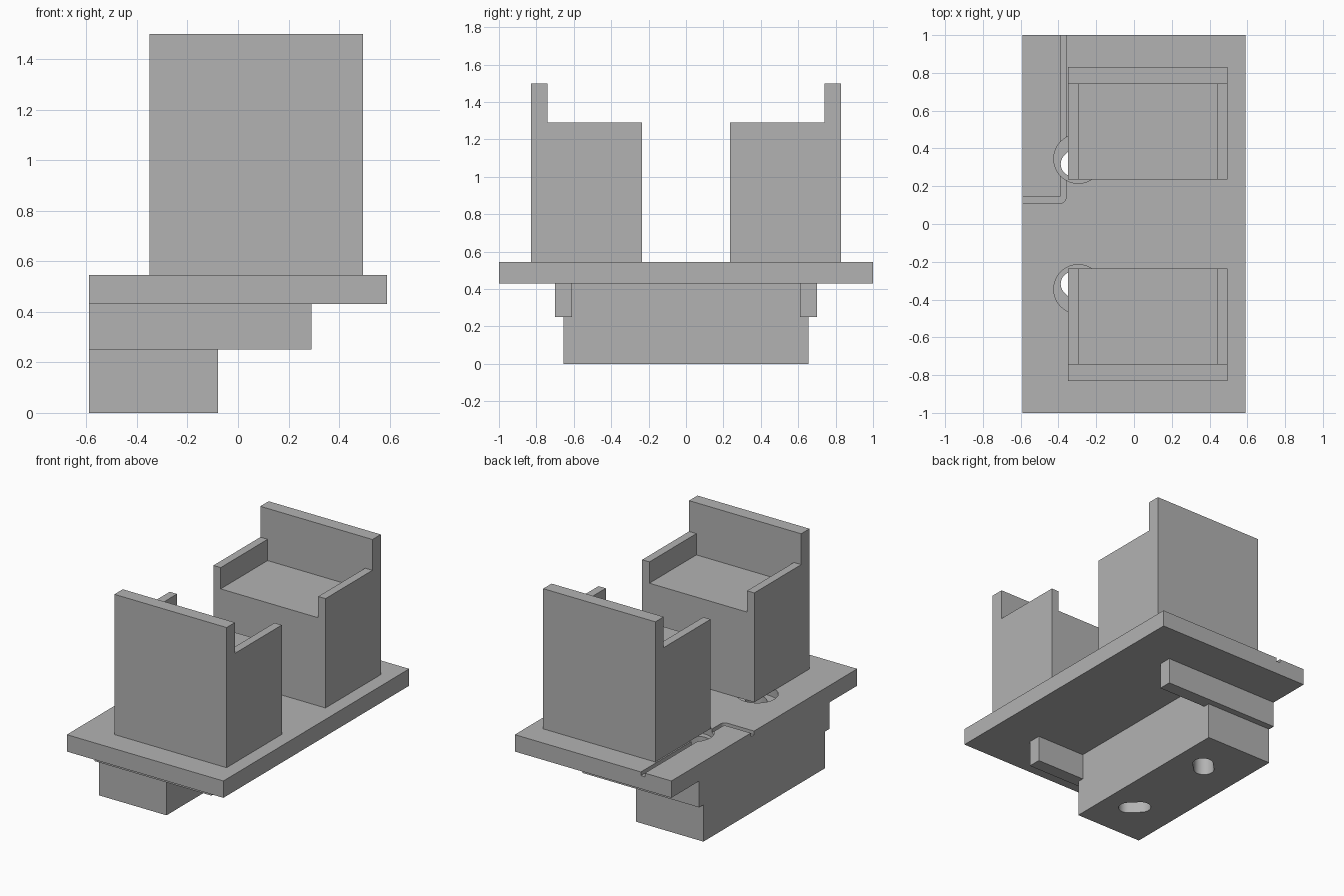
import bpy, bmesh, math
from mathutils import Vector

cube = bpy.data.objects.get("Cube")
if cube:
    bpy.data.objects.remove(cube, do_unlink=True)

grey = bpy.data.materials.new("plain grey")
grey.use_nodes = True
GREY = (0.45, 0.45, 0.45, 1)
grey.diffuse_color = GREY
grey.node_tree.nodes["Principled BSDF"].inputs["Base Color"].default_value = GREY


def prism(name, points, offset):
    """Extrude a closed outline of 3D points along an offset."""
    bm = bmesh.new()
    face = bm.faces.new([bm.verts.new(p) for p in points])
    top = bmesh.ops.extrude_face_region(bm, geom=[face])["geom"]
    verts = [g for g in top if isinstance(g, bmesh.types.BMVert)]
    bmesh.ops.translate(bm, verts=verts, vec=Vector(offset))
    bmesh.ops.recalc_face_normals(bm, faces=bm.faces)
    mesh = bpy.data.meshes.new(name)
    bm.to_mesh(mesh)
    bm.free()
    mesh.materials.append(grey)
    obj = bpy.data.objects.new(name, mesh)
    bpy.context.collection.objects.link(obj)
    return obj


def box(name, x, y, z):
    outline = [(x[0], y[0], z[0]), (x[1], y[0], z[0]), (x[1], y[1], z[0]), (x[0], y[1], z[0])]
    return prism(name, outline, (0, 0, z[1] - z[0]))


def arc(cx, cy, r, start, end, steps):
    angles = [math.radians(start + (end - start) * i / steps) for i in range(steps + 1)]
    return [(cx + r * math.cos(a), cy + r * math.sin(a)) for a in angles]


def upright(name, outline, z0, z1):
    return prism(name, [(x, y, z0) for x, y in outline], (0, 0, z1 - z0))


def combine(target, tool, operation="DIFFERENCE", keep=False):
    """Bake a boolean into the target and drop the tool."""
    mod = target.modifiers.new("boolean", "BOOLEAN")
    mod.operation, mod.object, mod.solver = operation, tool, "EXACT"
    graph = bpy.context.evaluated_depsgraph_get()
    mesh = bpy.data.meshes.new_from_object(target.evaluated_get(graph))
    target.modifiers.clear()
    target.data = mesh
    if not keep:
        bpy.data.objects.remove(tool, do_unlink=True)


PLATE_LOW, PLATE_TOP = 0.43, 0.545
SIDE = -0.59

# Platform and the mounting block beneath it
platform = box("platform", (SIDE, -SIDE), (-1, 1), (PLATE_LOW, PLATE_TOP))
block = box("mounting_block", (SIDE, -0.08), (-0.655, 0.655), (0, PLATE_LOW))

# Cross ribs joined to both ends of the block
for s in (-1, 1):
    rib = box("rib", (SIDE, 0.29), sorted((s * 0.61, s * 0.70)), (0.25, PLATE_LOW))
    combine(block, rib, "UNION")

# Diagonal bolt slots with round recesses
HOLE_X, HOLE_Y = -0.295, 0.345
for s in (-1, 1):
    recess = upright("recess", arc(HOLE_X, s * HOLE_Y, 0.13, 0, 352.5, 47), 0.485, 0.6)
    combine(platform, recess)
    shift = 0.028
    outline = (arc(HOLE_X + shift, HOLE_Y + shift, 0.065, -45, 135, 20)
               + arc(HOLE_X - shift, HOLE_Y - shift, 0.065, 135, 315, 20))
    slot = upright("slot", [(x, s * y) for x, y in outline], -0.1, 0.7)
    combine(platform, slot, keep=True)
    combine(block, slot)

# Corner groove with a rounded outer bend
groove_outline = ([(-0.7, 0.145), (-0.7, 0.11)] + arc(-0.39, 0.14, 0.03, -90, 0, 8)
                  + [(-0.36, 1.1), (-0.39, 1.1), (-0.39, 0.145)])
combine(platform, upright("groove", groove_outline, PLATE_TOP - 0.025, 0.6))

# Two facing seats: side profile with the pan cut between the arms
for s, name in ((-1, "front_seat"), (1, "back_seat")):
    profile = [(0.235, PLATE_TOP), (0.83, PLATE_TOP), (0.83, 1.5),
               (0.74, 1.5), (0.74, 1.29), (0.235, 1.29)]
    seat = prism(name, [(-0.35, s * y, z) for y, z in profile], (0.845, 0, 0))
    pan = box("pan", (-0.295, 0.44), sorted((s * 0.1, s * 0.74)), (1.145, 1.6))
    combine(seat, pan)

# Smooth hole walls, sharp edges elsewhere
bpy.ops.object.select_all(action="DESELECT")
for obj in (platform, block):
    obj.select_set(True)
bpy.context.view_layer.objects.active = platform
bpy.ops.object.shade_smooth_by_angle(angle=math.radians(30))
